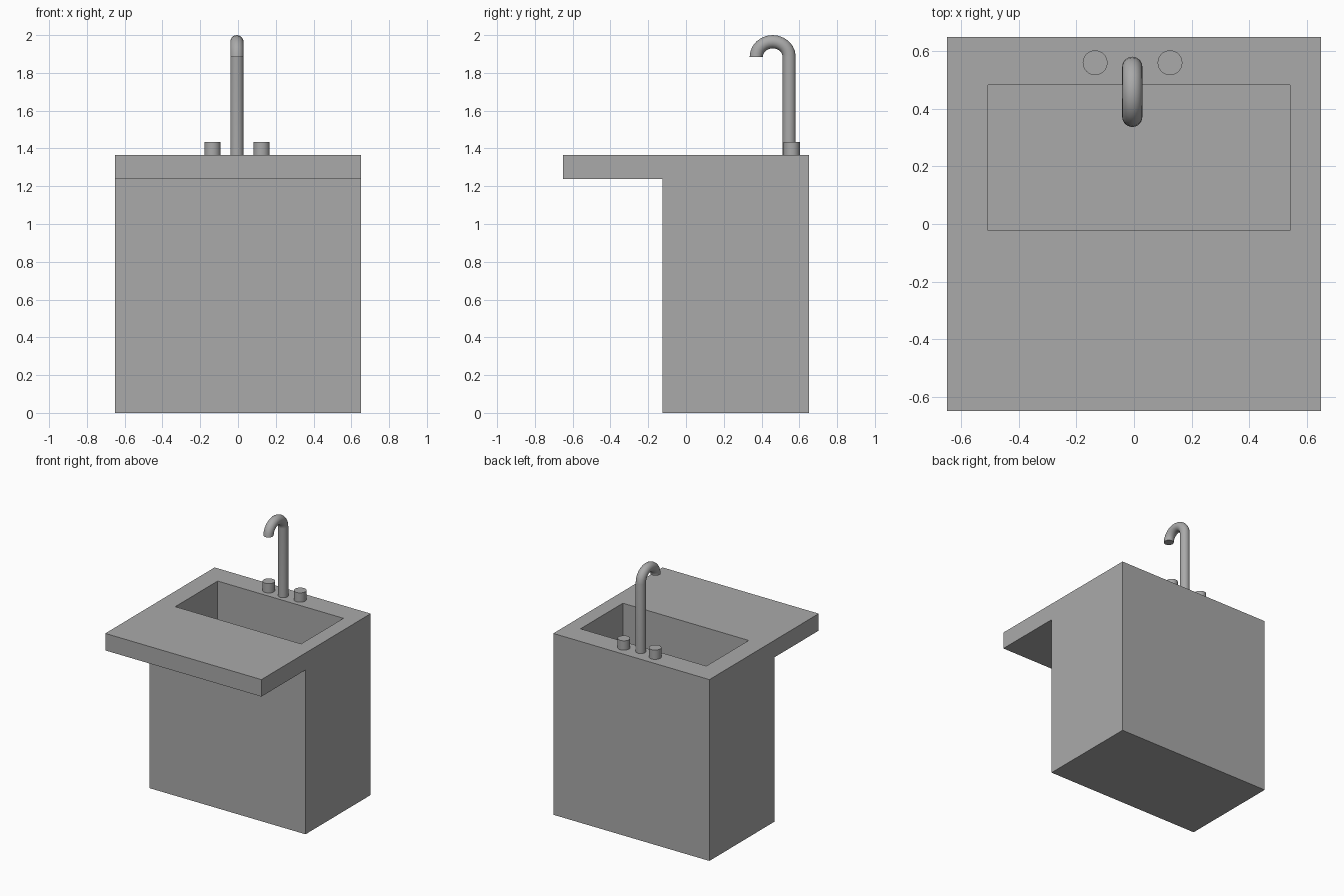
import bpy, bmesh, math
from mathutils import Vector

cube = bpy.data.objects.get("Cube")
if cube:
    bpy.data.objects.remove(cube, do_unlink=True)

grey = bpy.data.materials.new("grey")
grey.use_nodes = True
colour = (0.4, 0.4, 0.4, 1)
grey.diffuse_color = colour
grey.node_tree.nodes["Principled BSDF"].inputs["Base Color"].default_value = colour

TOP = 1.365


def finish(name, bm, smooth=False):
    bmesh.ops.recalc_face_normals(bm, faces=bm.faces)
    mesh = bpy.data.meshes.new(name)
    bm.to_mesh(mesh)
    bm.free()
    mesh.materials.append(grey)
    obj = bpy.data.objects.new(name, mesh)
    bpy.context.collection.objects.link(obj)
    if smooth:
        bpy.ops.object.select_all(action="DESELECT")
        obj.select_set(True)
        bpy.context.view_layer.objects.active = obj
        bpy.ops.object.shade_smooth_by_angle(angle=math.radians(40))
    return obj


# Cabinet with overhanging counter, extruded from its side profile
profile = [(-0.65, TOP), (-0.65, 1.237), (-0.125, 1.237),
           (-0.125, 0), (0.65, 0), (0.65, TOP)]
bm = bmesh.new()
side = bm.faces.new([bm.verts.new((-0.65, y, z)) for y, z in profile])
ext = bmesh.ops.extrude_face_region(bm, geom=[side])
bmesh.ops.translate(bm, vec=(1.3, 0, 0),
                    verts=[v for v in ext["geom"] if isinstance(v, bmesh.types.BMVert)])
cabinet = finish("cabinet_and_counter", bm)

# Basin recess
low, high = Vector((-0.507, -0.022, 0.93)), Vector((0.541, 0.482, 1.5))
bm = bmesh.new()
bmesh.ops.create_cube(bm, size=1)
bmesh.ops.scale(bm, vec=high - low, verts=bm.verts)
bmesh.ops.translate(bm, vec=(low + high) / 2, verts=bm.verts)
cutter = finish("basin_cutter", bm)
cutter.hide_render = True
cutter.hide_set(True)
cutter.display_type = "WIRE"
cut = cabinet.modifiers.new("basin", "BOOLEAN")
cut.operation = "DIFFERENCE"
cut.solver = "EXACT"
cut.object = cutter
bpy.context.view_layer.objects.active = cabinet
bpy.ops.object.modifier_apply(modifier=cut.name)
bpy.data.objects.remove(cutter, do_unlink=True)

# Tap handles
for name, x in (("right_handle", -0.135), ("left_handle", 0.125)):
    bm = bmesh.new()
    bmesh.ops.create_cone(bm, cap_ends=True, segments=32,
                          radius1=0.043, radius2=0.043, depth=0.07)
    bmesh.ops.translate(bm, vec=(x, 0.56, TOP + 0.035), verts=bm.verts)
    finish(name, bm, smooth=True)

# Gooseneck spout: rings swept up the pipe and over the bend
SIDES, STEPS, RADIUS = 24, 12, 0.035
BEND_Y, BEND_Z, REACH, RISE = 0.459, 1.885, 0.087, 0.08
path = [(BEND_Y + REACH, TOP, 0)]
for i in range(STEPS + 1):
    a = math.pi * i / STEPS
    path.append((BEND_Y + REACH * math.cos(a), BEND_Z + RISE * math.sin(a), a))
bm = bmesh.new()
rings = []
for y, z, a in path:
    ring = []
    for k in range(SIDES):
        t = math.tau * k / SIDES
        out = RADIUS * math.cos(t)
        ring.append(bm.verts.new((-0.006 + RADIUS * math.sin(t),
                                  y + out * math.cos(a), z + out * math.sin(a))))
    rings.append(ring)
for lower, upper in zip(rings, rings[1:]):
    for k in range(SIDES):
        n = (k + 1) % SIDES
        bm.faces.new((lower[k], lower[n], upper[n], upper[k]))
bm.faces.new(rings[0])
bm.faces.new(rings[-1])
finish("spout", bm, smooth=True)
